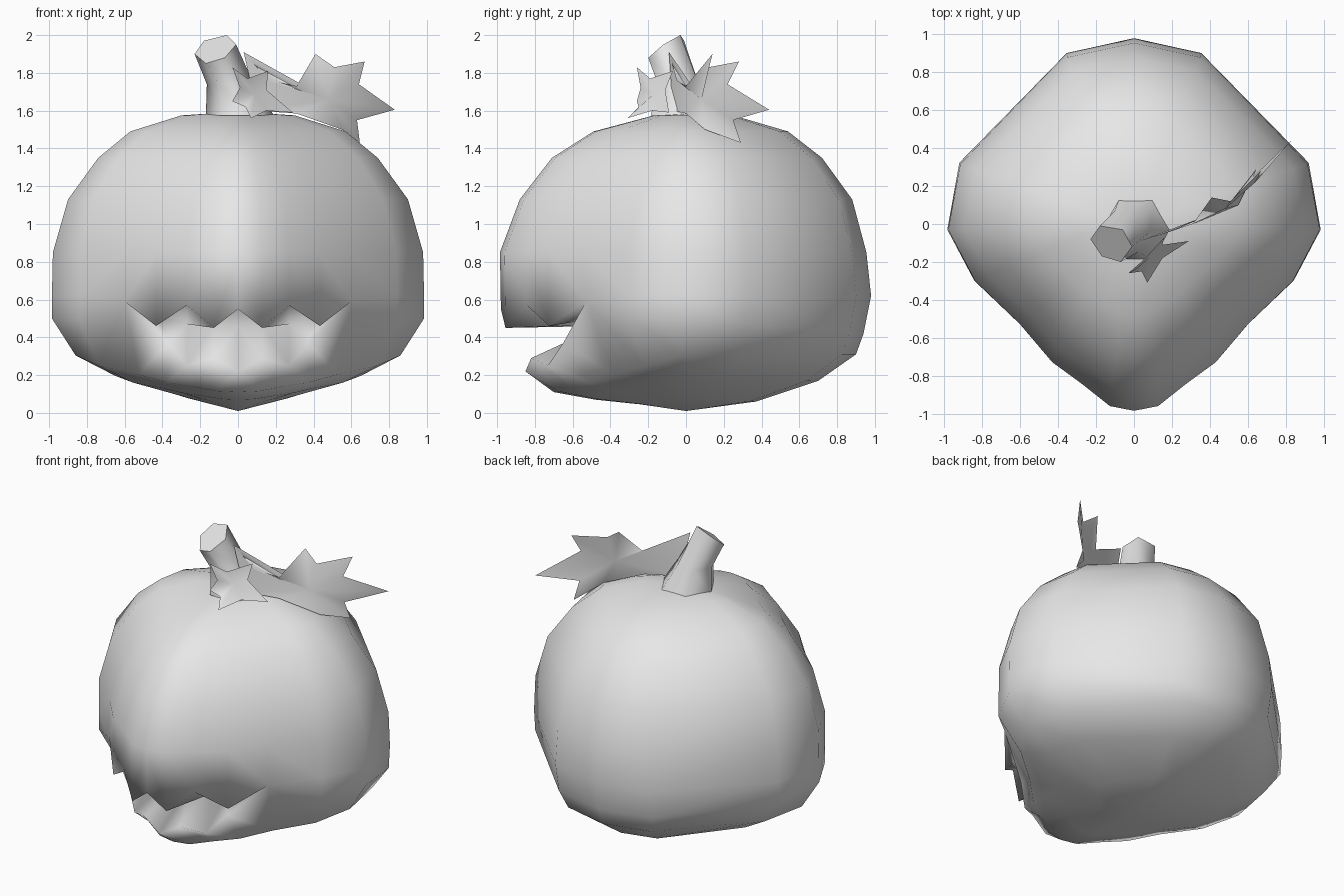
import bpy, bmesh, math
from mathutils import Vector

if "Cube" in bpy.data.objects:
    bpy.data.objects.remove(bpy.data.objects["Cube"])

grey = bpy.data.materials.new("plain_grey")
grey.diffuse_color = (0.8, 0.8, 0.8, 1)
grey.use_nodes = True
grey.node_tree.nodes["Principled BSDF"].inputs["Base Color"].default_value = grey.diffuse_color


def finish(name, bm, recalc=True):
    bmesh.ops.remove_doubles(bm, verts=bm.verts[:], dist=0.0005)
    if recalc:
        bmesh.ops.recalc_face_normals(bm, faces=bm.faces[:])
    for f in bm.faces:
        f.smooth = True
    me = bpy.data.meshes.new(name)
    bm.to_mesh(me)
    bm.free()
    me.materials.append(grey)
    ob = bpy.data.objects.new(name, me)
    bpy.context.collection.objects.link(ob)
    return ob


# half cross-section of the pumpkin, front centre to back centre
HALF = [(0, -1), (.13, -.975), (.275, -.86), (.44, -.74), (.61, -.54), (.855, -.305),
        (1, -.03), (.935, .33), (.36, .92), (0, 1)]


def ring(w, yf, yb, zs, zf=None, zb=None):
    """Half ring with its own height at the side, front and back."""
    zf, zb = zf or zs, zb or zs
    pts = []
    for x, y in HALF:
        end, reach = (zf, yf) if y < 0 else (zb, yb)
        pts.append((x * w, y * reach, zs + (end - zs) * abs(y)))
    return pts


# rings above the mouth, ending in the toothed upper lip
upper = [ring(.30, .17, .25, 1.575), ring(.57, .49, .54, 1.49), ring(.74, .71, .72, 1.35),
         ring(.90, .88, .88, 1.13), ring(.98, .985, .955, .85)]
upper_lip = ring(.985, .98, .98, .62)
for i, z in enumerate((.55, .45, .57, .46, .59)):
    upper_lip[i] = (*upper_lip[i][:2], z)

# lower lip and the rings of the jaw and underside
lower_lip = ring(.985, .98, .94, .5, .5, .42)
lower_lip[:5] = [(0, -.85, .22), (.13, -.82, .29), (.27, -.73, .25), (.37, -.65, .37), upper_lip[4]]
lower = [ring(.86, .70, .90, .31, .11, .31), ring(.65, .48, .70, .2, .07, .17),
         ring(.28, .24, .37, .085, .045, .06)]

# mouth cavity between the lips
back_of_mouth = [(0, -.45, .46), (.13, -.45, .46), (.27, -.46, .47), (.42, -.48, .5), upper_lip[4]]

bm = bmesh.new()


def strip(a, b, side):
    """Faces between two half rows; rows may share points."""
    for i in range(min(len(a), len(b)) - 1):
        quad = []
        for p in (a[i], a[i + 1], b[i + 1], b[i]):
            if p not in quad:
                quad.append(p)
        if len(quad) > 2:
            bm.faces.new([bm.verts.new((p[0] * side, p[1], p[2])) for p in quad])


n = len(HALF)
rows_top = [[(0, 0, 1.595)] * n] + upper + [upper_lip]
rows_low = [lower_lip] + lower + [[(0, 0, .01)] * n]
for side in (1, -1):
    for rows in (rows_top, rows_low, [upper_lip[:5], back_of_mouth, lower_lip[:5]]):
        for a, b in zip(rows, rows[1:]):
            strip(a, b, side)
    strip(upper_lip[4:], lower_lip[4:], side)
finish("pumpkin_body", bm)

# bent six-sided stem with a cut end
tip = [(-.23, -.08, 1.9), (-.18, -.01, 1.97), (-.06, -.03, 2.0),
       (-.01, -.12, 1.95), (-.07, -.2, 1.88), (-.17, -.17, 1.85)]


def hexagon(cx, cy, z, r):
    return [(cx + r * math.cos(math.radians(180 - 60 * i)),
             cy + r * math.sin(math.radians(180 - 60 * i)), z) for i in range(6)]


bm = bmesh.new()
loops = [[bm.verts.new(p) for p in row]
         for row in (hexagon(.01, -.03, 1.575, .18), hexagon(-.04, -.04, 1.74, .125), tip)]
for a, b in zip(loops, loops[1:]):
    for i in range(6):
        j = (i + 1) % 6
        bm.faces.new((a[i], a[j], b[j], b[i]))
bm.faces.new(loops[0])
bm.faces.new(loops[-1])
stem = finish("stem", bm)
for p in stem.data.polygons:
    if len(p.vertices) == 6:
        p.use_smooth = False


# thin pointed leaves fanned around a raised middle
def leaf(name, middle, outline):
    bm = bmesh.new()
    c = bm.verts.new(middle)
    vs = [bm.verts.new(p) for p in outline]
    for i, v in enumerate(vs):
        bm.faces.new((c, vs[i - 1], v))
    finish(name, bm)


leaf("large_leaf", (.48, .08, 1.66), [
    (.03, -.09, 1.91), (.16, -.05, 1.76), (.31, 0, 1.73), (.41, .14, 1.9), (.51, .12, 1.83),
    (.67, .28, 1.86), (.64, .22, 1.74), (.83, .44, 1.605), (.63, .25, 1.55), (.645, .29, 1.43),
    (.55, .1, 1.5), (.31, 0, 1.585), (.1, -.07, 1.6)])
leaf("small_leaf", (.09, -.17, 1.69), [
    (-.03, -.26, 1.83), (.05, -.19, 1.77), (.16, -.07, 1.81), (.15, -.11, 1.71),
    (.29, -.09, 1.59), (.15, -.18, 1.6), (.07, -.31, 1.56), (.04, -.25, 1.62),
    (-.03, -.26, 1.65), (.01, -.24, 1.72)])
